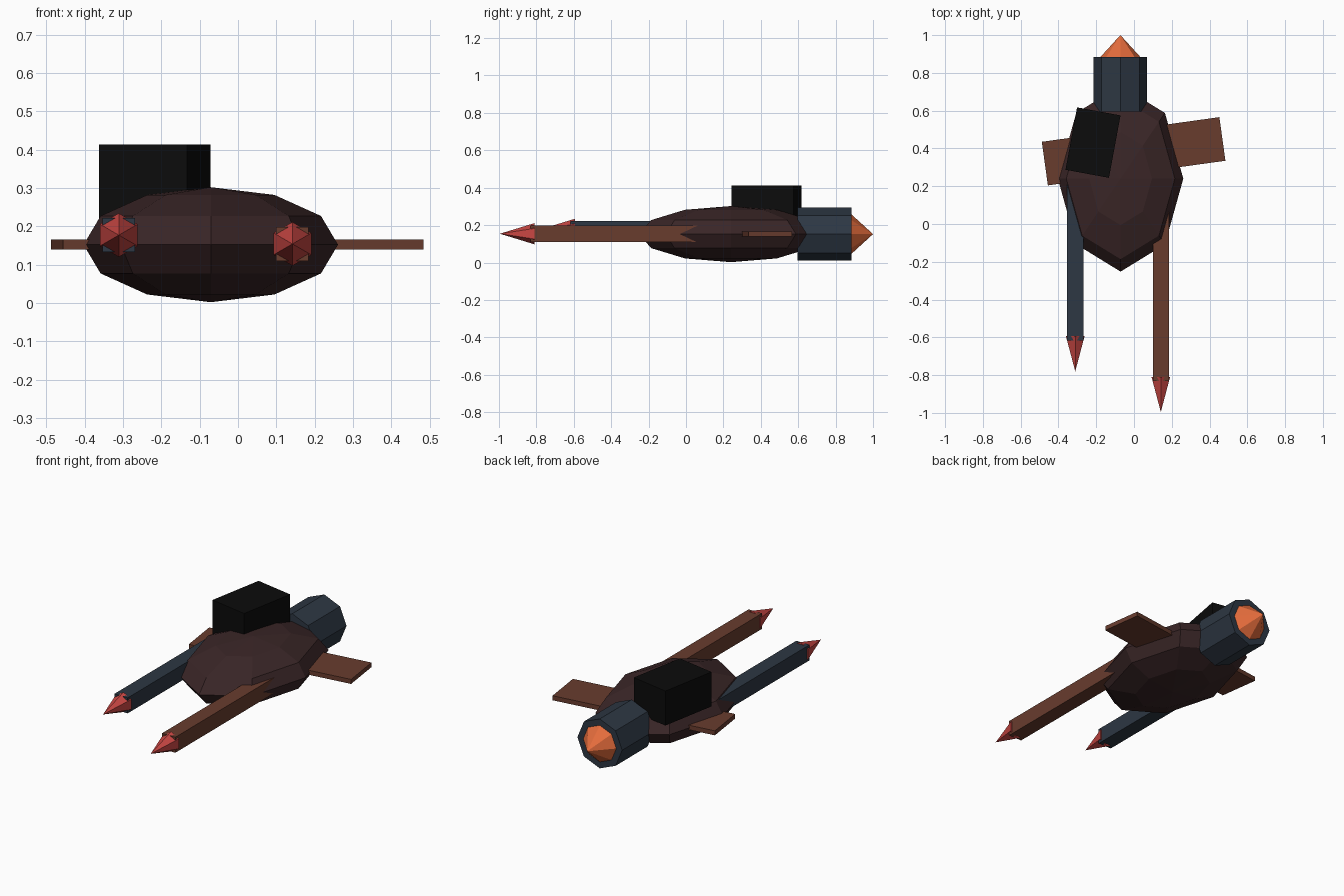
import bpy
import math

if "Cube" in bpy.data.objects:
    bpy.data.objects.remove(bpy.data.objects["Cube"])


def material(name, rgb):
    m = bpy.data.materials.new(name)
    m.diffuse_color = (*rgb, 1)
    m.use_nodes = True
    m.node_tree.nodes["Principled BSDF"].inputs["Base Color"].default_value = m.diffuse_color
    return m


HULL = material("dark maroon", (0.042, 0.019, 0.020))
RUST = material("rust brown", (0.138, 0.045, 0.027))
STEEL = material("blue steel", (0.026, 0.038, 0.056))
RED = material("tip red", (0.58, 0.062, 0.056))
ORANGE = material("flame orange", (0.78, 0.15, 0.045))
BLACK = material("black", (0.0035, 0.0035, 0.0035))


def finish(name, mat):
    ob = bpy.context.object
    ob.name = name
    ob.data.materials.append(mat)
    return ob


def box(name, mat, center, size, turn=0):
    bpy.ops.mesh.primitive_cube_add(size=1, location=center,
                                    rotation=(0, 0, math.radians(turn)))
    ob = finish(name, mat)
    ob.scale = size
    return ob


def cone(name, mat, sides, r1, r2, x, z, y_base, y_end):
    """Cone or cylinder along y, from y_base to y_end."""
    tilt = math.pi / 2 if y_end < y_base else -math.pi / 2
    bpy.ops.mesh.primitive_cone_add(
        vertices=sides, radius1=r1, radius2=r2, depth=abs(y_end - y_base),
        location=(x, (y_base + y_end) / 2, z), rotation=(tilt, 0, 0))
    return finish(name, mat)


# Faceted hull
bpy.ops.mesh.primitive_uv_sphere_add(segments=8, ring_count=6, radius=1,
                                     location=(-0.071, 0.24, 0.152))
finish("hull", HULL).scale = (0.332, 0.492, 0.15)

# One slanted wing plate through the hull
box("wing", RUST, (-0.002, 0.385, 0.152), (0.949, 0.233, 0.026), 7.9)

# Cabin block on top
box("cabin", BLACK, (-0.217, 0.431, 0.314), (0.234, 0.336, 0.198), -10.5)

# Engine and its flame at the back
cone("engine", STEEL, 8, 0.142, 0.142, -0.072, 0.152, 0.595, 0.885)
cone("engine_flame", ORANGE, 8, 0.106, 0, -0.072, 0.152, 0.884, 1.0)

# Two barrels with pointed tips at the front
for side, mat, x, z, y_tip in (("left", STEEL, -0.311, 0.177, -0.78),
                               ("right", RUST, 0.142, 0.154, -0.995)):
    y0, y1 = y_tip + 0.163, 0.235
    box(side + "_barrel", mat, (x, (y0 + y1) / 2, z), (0.085, y1 - y0, 0.089))
    cone(side + "_barrel_tip", RED, 6, 0.057, 0, x, z, y_tip + 0.186, y_tip)
